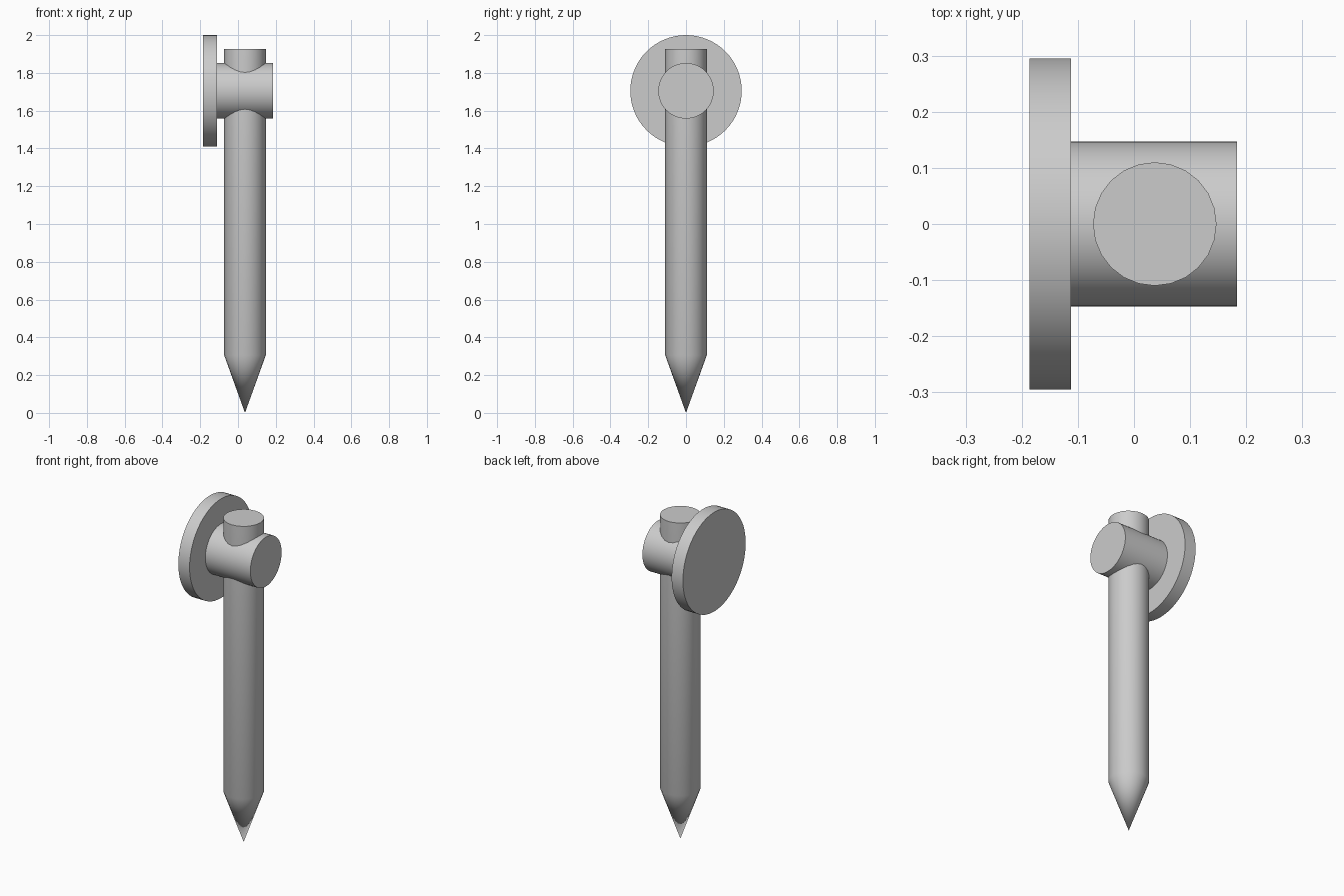
import bpy
import math

cube = bpy.data.objects.get("Cube")
if cube:
    bpy.data.objects.remove(cube, do_unlink=True)

grey = bpy.data.materials.new("light_grey")
grey.use_nodes = True
colour = (0.6, 0.6, 0.6, 1)
grey.diffuse_color = colour
grey.node_tree.nodes["Principled BSDF"].inputs["Base Color"].default_value = colour


def lathe(name, profile, sides, location, rotation=(0, 0, 0)):
    """Spin a (radius, height) profile round z; a zero radius makes a point."""
    verts, rings, faces = [], [], []
    for r, h in profile:
        count = sides if r else 1
        rings.append([len(verts) + i for i in range(count)])
        for i in range(count):
            a = math.tau * i / sides
            verts.append((r * math.cos(a), r * math.sin(a), h))
    for low, high in zip(rings, rings[1:]):
        for i in range(sides):
            j = (i + 1) % sides
            if len(low) == 1:
                faces.append((low[0], high[j], high[i]))
            else:
                faces.append((low[i], low[j], high[j], high[i]))
    if len(rings[0]) > 1:
        faces.append(rings[0][::-1])
    faces.append(rings[-1])
    mesh = bpy.data.meshes.new(name)
    mesh.from_pydata(verts, [], faces)
    mesh.materials.append(grey)
    obj = bpy.data.objects.new(name, mesh)
    obj.location = location
    obj.rotation_euler = rotation
    bpy.context.collection.objects.link(obj)
    bpy.ops.object.select_all(action="DESELECT")
    obj.select_set(True)
    bpy.context.view_layer.objects.active = obj
    bpy.ops.object.shade_smooth_by_angle(angle=math.radians(30))
    return obj


HUB_Z = 1.705
SIDEWAYS = (0, math.pi / 2, 0)

# Pointed pin, passing up through the cross barrel
lathe("pointed_pin", [(0, 0), (0.11, 0.305), (0.11, 1.927)], 24, (0.037, 0, 0))
# Horizontal barrel around the pin
lathe("cross_barrel", [(0.147, -0.112), (0.147, 0.184)], 48, (0, 0, HUB_Z), SIDEWAYS)
# Wide round head on the right end of the barrel
lathe("round_head", [(0.295, -0.186), (0.295, -0.112)], 64, (0, 0, HUB_Z), SIDEWAYS)
